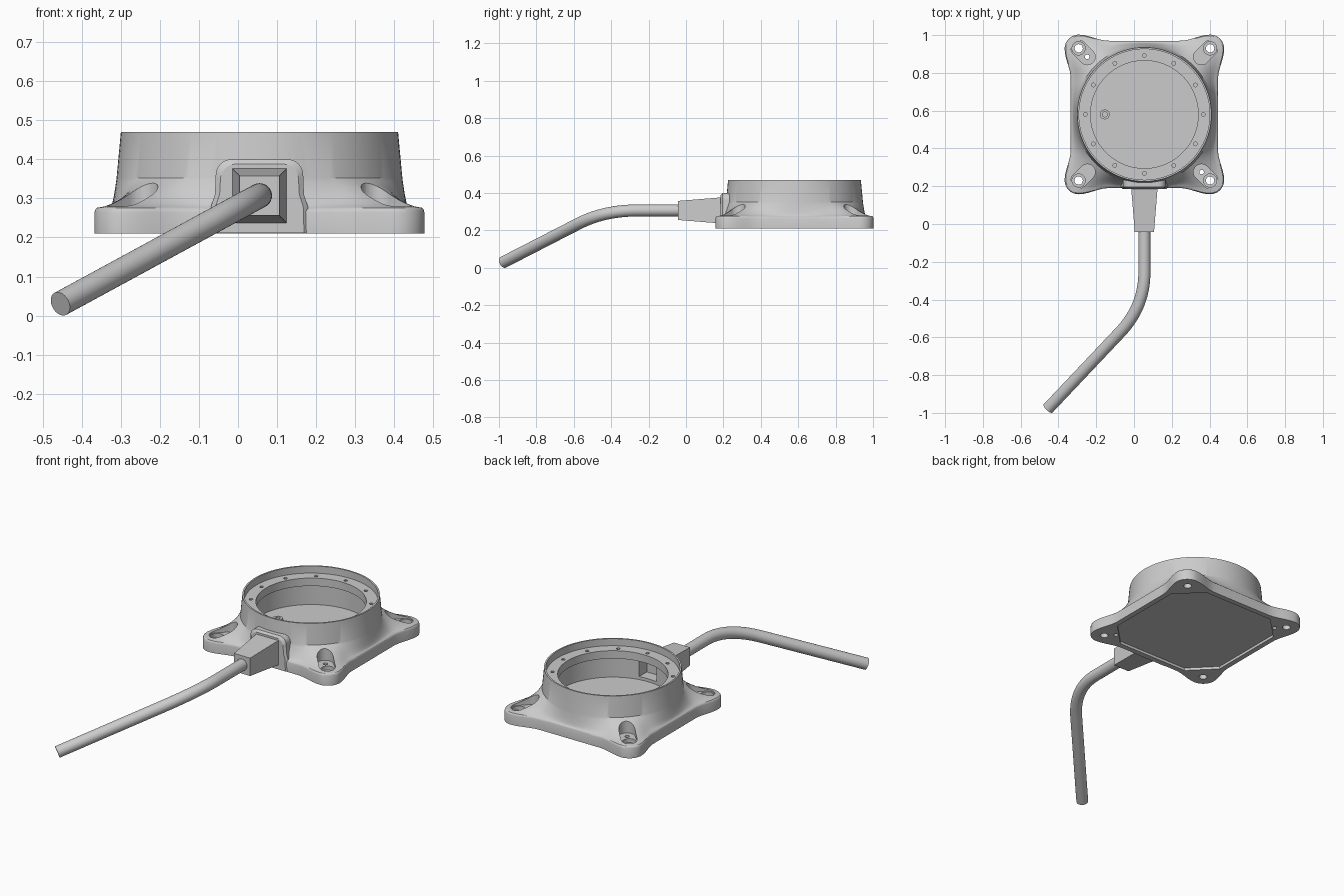
import bpy, bmesh, math
from mathutils import Vector

if "Cube" in bpy.data.objects:
    bpy.data.objects.remove(bpy.data.objects["Cube"])

CX, CY = 0.055, 0.58          # centre of the housing


def loft(name, rings):
    """Closed solid through rings of equal length, capped at both ends."""
    bm = bmesh.new()
    rows = [[bm.verts.new(p) for p in r] for r in rings]
    n = len(rows[0])
    for a, b in zip(rows, rows[1:]):
        for i in range(n):
            j = (i + 1) % n
            bm.faces.new((a[i], a[j], b[j], b[i]))
    bm.faces.new(rows[0][::-1])
    bm.faces.new(rows[-1])
    bmesh.ops.recalc_face_normals(bm, faces=bm.faces)
    me = bpy.data.meshes.new(name)
    bm.to_mesh(me)
    bm.free()
    ob = bpy.data.objects.new(name, me)
    bpy.context.collection.objects.link(ob)
    return ob


def prism(name, pts, z0, z1):
    return loft(name, [[(x, y, z) for x, y in pts] for z in (z0, z1)])


def arc(x, y, r, a0, a1, n):
    return [(x + r * math.cos(math.radians(a0 + (a1 - a0) * i / n)),
             y + r * math.sin(math.radians(a0 + (a1 - a0) * i / n))) for i in range(n + 1)]


def cyl(name, x, y, r, z0, z1, n=24):
    return prism(name, arc(x, y, r, 0, 360, n)[:-1], z0, z1)


def activate(ob, others=()):
    bpy.ops.object.select_all(action='DESELECT')
    for o in (ob, *others):
        o.select_set(True)
    bpy.context.view_layer.objects.active = ob


def boolean(ob, tools, op):
    activate(tools[0], tools[1:])
    if len(tools) > 1:
        bpy.ops.object.join()
    tool = tools[0]
    tool.hide_render = True
    m = ob.modifiers.new(op, 'BOOLEAN')
    m.operation, m.solver, m.object = op, 'EXACT', tool
    activate(ob)
    bpy.ops.object.modifier_apply(modifier=m.name)
    bpy.data.objects.remove(tool)


def smooth(ob, angle=30):
    activate(ob)
    bpy.ops.object.shade_smooth_by_angle(angle=math.radians(angle))


# Base outline: straight sides swelling into four round ears
SIDE, EXT, EAR = 0.39, 0.4225, 0.075
C = EXT - EAR
half = []
for i in range(15):
    u = C * i / 14
    t = min(max((u - 0.19) / (C - 0.19), 0), 1)
    half.append((SIDE + (EXT - SIDE) * t * t * (3 - 2 * t), u))
half += arc(C, C, EAR, 0, 45, 7)[1:]
quarter = [(x, -y) for x, y in half[:0:-1]][1:] + half
outline = []
for k in range(4):
    c, s = [(1, 0), (0, 1), (-1, 0), (0, -1)][k]
    outline += [(c * x - s * y, s * x + c * y) for x, y in quarter]


def edge_ring(inset, z):
    return [(CX + x * (1 - inset / math.hypot(x, y)),
             CY + y * (1 - inset / math.hypot(x, y)), z) for x, y in outline]


def round_ring(r, z):
    return [(CX + x * r / math.hypot(x, y), CY + y * r / math.hypot(x, y), z) for x, y in outline]


def flare_ring(t, r0=0.366, z0=0.352, z1=0.276):
    z = z1 + (z0 - z1) * (1 - t) ** 1.6
    return [tuple(Vector((a[0], a[1], z)).lerp(Vector((b[0], b[1], z)), t))
            for a, b in zip(round_ring(r0, 0), edge_ring(0.008, 0))]


# Housing: base, flared skirt, ring wall, flange and inner cavity
rings = [edge_ring(0, 0.21), edge_ring(0, 0.264), edge_ring(0.003, 0.272)]
rings += [flare_ring(t) for t in (1, 0.85, 0.7, 0.55, 0.4, 0.28, 0.17, 0.08, 0)]
rings += [round_ring(r, z) for r, z in
          ((0.355, 0.47), (0.346, 0.47), (0.346, 0.43), (0.285, 0.43),
           (0.285, 0.385), (0.32, 0.385), (0.32, 0.263))]
housing = loft("housing", rings)

# Cable entry pad on the front
def pad_ring(y, d):
    w = 0.112 - d
    right = [(w + 0.014, 0.212), (w + 0.012, 0.28), (w + 0.002, 0.31)]
    right += arc(w - 0.04, 0.36 - d, 0.04, 0, 90, 8)
    pts = right + [(-x, z) for x, z in right[::-1]]
    return [(CX + x, y, z) for x, z in pts]

pad = loft("pad", [pad_ring(0.25, 0), pad_ring(0.195, 0), pad_ring(0.185, 0.012)])
boolean(housing, [pad], 'UNION')

# Ear pockets, underside recess and cable window
pockets = []
corners = [(1, 1), (-1, 1), (-1, -1), (1, -1)]
for sx, sy in corners:
    a = math.degrees(math.atan2(sy, sx))
    p = arc(CX + 0.347 * sx, CY + 0.35 * sy, 0.042, a - 90, a + 90, 12)
    p += arc(CX + 0.302 * sx, CY + 0.305 * sy, 0.042, a + 90, a + 270, 12)
    pockets.append(prism("pocket", p, 0.272, 0.36))
h, k = 0.36, 0.225
rec = [(h, -k), (h, k), (k, h), (-k, h), (-h, k), (-h, -k), (-k, -h), (k, -h)]
pockets.append(prism("recess", [(CX + x, CY + y) for x, y in rec], 0.15, 0.225))
win = [(CX - 0.055, 0.195), (CX + 0.055, 0.195), (CX + 0.055, 0.32), (CX - 0.055, 0.32)]
pockets.append(prism("window", win, 0.28, 0.37))
boolean(housing, pockets, 'DIFFERENCE')

# Mounting counterbores and flange screw holes
bores = [cyl("bore", CX + 0.348 * sx, CY + 0.35 * sy, 0.035, 0.25, 0.34) for sx, sy in corners]
bores += [cyl("screw_hole", CX + 0.312 * math.cos(math.pi * i / 6),
              CY + 0.312 * math.sin(math.pi * i / 6), 0.01, 0.40, 0.45, 12) for i in range(12)]
boolean(housing, bores, 'DIFFERENCE')

# Through holes, with small locating holes at two opposite corners
holes = [cyl("hole", CX + 0.348 * sx, CY + 0.35 * sy, 0.022, 0.15, 0.35) for sx, sy in corners]
holes += [cyl("pin_hole", CX + 0.303 * s, CY - 0.305 * s, 0.012, 0.15, 0.35, 16) for s in (1, -1)]
boolean(housing, holes, 'DIFFERENCE')
smooth(housing)

# Small hollow post on the cavity floor
px = CX - 0.21
post = loft("floor_post", [[(x, y, z) for x, y in arc(px, CY, r, 0, 360, 24)[:-1]]
            for r, z in ((0.026, 0.26), (0.026, 0.28), (0.013, 0.28), (0.013, 0.266))])
smooth(post)

# Tapered strain relief
def square(y, w, z=0.307):
    return [(CX - w, y, z - w), (CX + w, y, z - w), (CX + w, y, z + w), (CX - w, y, z + w)]

loft("strain_relief", [square(0.193, 0.07), square(-0.042, 0.051)])

# Cable: straight run, bend, straight run down to the end
corner = Vector((CX, -0.437, 0.307))
end = Vector((-0.455, -0.9766, 0.03))
b0 = Vector((CX, -0.437 + 0.18, 0.307))
b1 = corner + (end - corner).normalized() * 0.2
path = [Vector((CX, 0.0, 0.307))]
for i in range(17):
    t = i / 16
    path.append(b0 * (1 - t) ** 2 + corner * 2 * t * (1 - t) + b1 * t * t)
path.append(end)
tube = []
for i, p in enumerate(path):
    d = (path[min(i + 1, len(path) - 1)] - path[max(i - 1, 0)]).normalized()
    u = d.cross(Vector((0, 0, 1))).normalized()
    v = u.cross(d)
    tube.append([tuple(p + u * x + v * y) for x, y in arc(0, 0, 0.032, 0, 360, 32)[:-1]])
smooth(loft("cable", tube))
